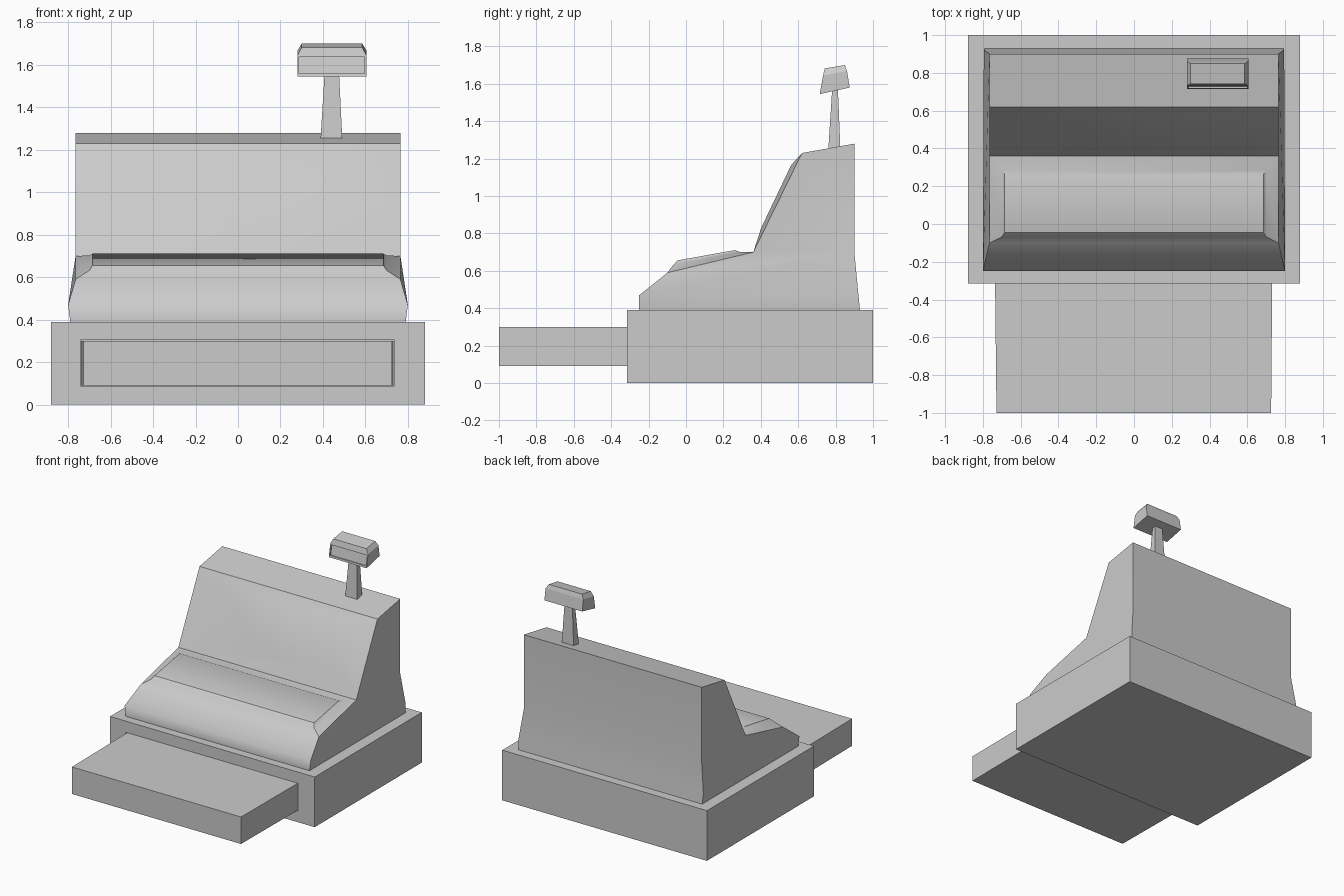
import bpy, bmesh, math

if "Cube" in bpy.data.objects:
    bpy.data.objects.remove(bpy.data.objects["Cube"])

def ring(bm, a, b):
    """Bridge two vertex loops of equal length."""
    for i in range(len(a)):
        j = (i + 1) % len(a)
        bm.faces.new((a[i], a[j], b[j], b[i]))

def verts(bm, pts):
    return [bm.verts.new(p) for p in pts]

def finish(bm, name, smooth=False, soft_z=None):
    bmesh.ops.recalc_face_normals(bm, faces=bm.faces)
    if smooth:
        for f in bm.faces:
            f.smooth = True
        for e in bm.edges:
            soft = soft_z is not None and all(abs(v.co.z - soft_z) < 1e-4 for v in e.verts)
            e.smooth = soft or e.calc_face_angle(0) < math.radians(32)
    me = bpy.data.meshes.new(name)
    bm.to_mesh(me)
    bm.free()
    ob = bpy.data.objects.new(name, me)
    bpy.context.collection.objects.link(ob)
    return ob

def rect(x0, x1, y0, y1, z0, z1=None):
    """Rectangle loop; z0 is the front height, z1 the back height."""
    z1 = z0 if z1 is None else z1
    return [(x0, y0, z0), (x1, y0, z0), (x1, y1, z1), (x0, y1, z1)]

def front_rect(x0, x1, y, z0, z1):
    return [(x0, y, z0), (x1, y, z0), (x1, y, z1), (x0, y, z1)]

def loft(name, loops):
    bm = bmesh.new()
    rs = [verts(bm, l) for l in loops]
    for a, b in zip(rs, rs[1:]):
        ring(bm, a, b)
    bm.faces.new(rs[0])
    bm.faces.new(rs[-1])
    return finish(bm, name)

# Base cabinet with a shallow drawer opening in its front
loft("base", [front_rect(-.88, .88, 1.0, 0, .39),
              front_rect(-.88, .88, -.315, 0, .39),
              front_rect(-.743, .738, -.315, .087, .303),
              front_rect(-.743, .738, -.26, .087, .303)])

# Open cash drawer, slightly narrower at its front
loft("drawer", [front_rect(-.728, .726, -1.0, .09, .30),
                front_rect(-.736, .732, -.26, .09, .30)])

# Body: half outline (x, y, z) mirrored to both sides
half = [(.79, -.25, .39), (.80, -.25, .47), (.765, -.10, .59), (.765, .36, .70),
        (.765, .62, 1.23), (.765, .90, 1.28), (.765, .90, .70),
        (.795, .922, .47), (.79, .93, .39)]
bm = bmesh.new()
L = verts(bm, [(-x, y, z) for x, y, z in half])
R = verts(bm, half)
n = len(half)
# Side walls: bottom skirt, flare and flat upper part
for S in (L, R):
    bm.faces.new((S[0], S[1], S[7], S[8]))
    bm.faces.new((S[1], S[2], S[6], S[7]))
    bm.faces.new(S[2:7])
# Strips across the width, leaving the keyboard and display slopes open
for i in range(n):
    if i not in (2, 3):
        j = (i + 1) % n
        bm.faces.new((L[i], R[i], R[j], L[j]))
# Raised keyboard deck
outer = [L[2], R[2], R[3], L[3]]
mid = verts(bm, rect(-.70, .70, -.068, .285, .632, .702))
top = verts(bm, rect(-.685, .685, -.045, .262, .656, .711))
ring(bm, outer, mid)
ring(bm, mid, top)
bm.faces.new(top)
# Slightly proud display panel on the steep face
panel = verts(bm, rect(.05, .615, .402, .562, .83, 1.165))
ring(bm, [L[3], R[3], R[4], L[4]], panel)
bm.faces.new(panel)
finish(bm, "body", smooth=True, soft_z=.47)

# Tapered pole of the customer display
loft("display_pole", [rect(.388, .492, .760, .826, 1.235),
                      rect(.409, .475, .782, .812, 1.58)])

# Customer display head: tilted, chamfered top, recessed front window
bm = bmesh.new()
low = verts(bm, rect(.28, .605, .715, .875, 1.545, 1.58))
up = verts(bm, rect(.28, .605, .733, .861, 1.645, 1.668))
cap = verts(bm, rect(.30, .585, .742, .850, 1.682, 1.70))
bm.faces.new(low)
bm.faces.new(cap)
ring(bm, up, cap)
for i in (1, 2, 3):
    j = (i + 1) % 4
    bm.faces.new((low[i], low[j], up[j], up[i]))
rim = [low[0], low[1], up[1], up[0]]
frame = verts(bm, rect(.288, .597, .7175, .7315, 1.559, 1.637))
window = verts(bm, rect(.288, .597, .7275, .7415, 1.559, 1.637))
ring(bm, rim, frame)
ring(bm, frame, window)
bm.faces.new(window)
finish(bm, "display_head")
